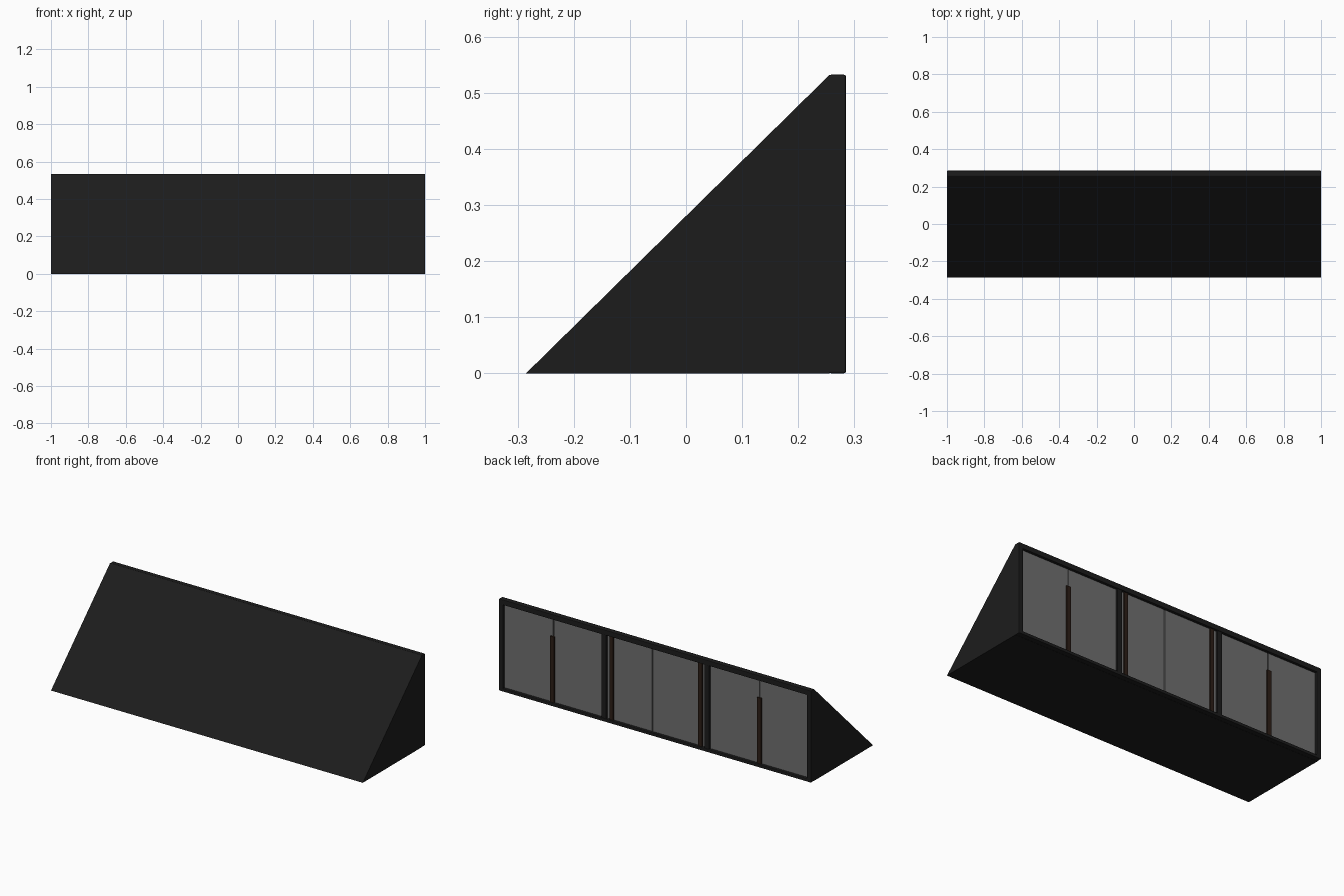
import bpy, bmesh

if "Cube" in bpy.data.objects:
    bpy.data.objects.remove(bpy.data.objects["Cube"])

def material(name, rgb):
    m = bpy.data.materials.new(name)
    m.diffuse_color = (*rgb, 1)
    m.use_nodes = True
    m.node_tree.nodes["Principled BSDF"].inputs["Base Color"].default_value = m.diffuse_color
    return m

BLACK = material("black_paint", (0.012, 0.012, 0.012))
BROWN = material("dark_wood", (0.025, 0.013, 0.008))
GREY = material("door_grey", (0.16, 0.16, 0.16))

def add_object(name, bm, mat, bevel=0):
    bmesh.ops.recalc_face_normals(bm, faces=bm.faces)
    mesh = bpy.data.meshes.new(name)
    bm.to_mesh(mesh)
    bm.free()
    mesh.materials.append(mat)
    ob = bpy.data.objects.new(name, mesh)
    bpy.context.collection.objects.link(ob)
    if bevel:
        mod = ob.modifiers.new("soft_edges", 'BEVEL')
        mod.width, mod.segments = bevel, 2
    return ob

def box(name, x, y, z, mat, bevel=0):
    bm = bmesh.new()
    bmesh.ops.create_cube(bm, size=1)
    for v in bm.verts:
        for i, (a, b) in enumerate((x, y, z)):
            v.co[i] = a if v.co[i] < 0 else b
    return add_object(name, bm, mat, bevel)

def prism(name, profile, x0, x1, mat):
    bm = bmesh.new()
    face = bm.faces.new([bm.verts.new((x0, y, z)) for y, z in profile])
    ext = bmesh.ops.extrude_face_region(bm, geom=[face])
    for g in ext['geom']:
        if isinstance(g, bmesh.types.BMVert):
            g.co.x = x1
    return add_object(name, bm, mat)

FACE, TOP = 0.285, 0.532
RECESS = 0.27

# Wedge-shaped body with a sloping front
prism("wedge_body", [(-0.285, 0), (0.256, 0), (0.256, TOP)], -1, 1, BLACK)

# Raised frame around the back opening
box("frame_top", (-1, 1), (0.255, FACE), (TOP - 0.03, TOP), BLACK, 0.003)
box("frame_bottom", (-1, 1), (0.255, FACE), (0, 0.018), BLACK, 0.003)
for s in (-1, 1):
    side = "right" if s > 0 else "left"
    box("frame_" + side, sorted((s * 0.974, s)), (0.255, FACE), (0, TOP), BLACK, 0.003)
    box("divider_" + side, sorted((s * 0.316, s * 0.345)), (0.255, FACE - 0.003),
        (0.01, TOP - 0.02), BLACK)
    # Brown uprights: short on the outer bays, full height beside the dividers
    box("outer_handle_" + side, (s * 0.664 - 0.013, s * 0.664 + 0.013),
        (0.255, 0.278), (0.018, 0.40), BROWN)
    box("inner_handle_" + side, (s * 0.285 - 0.012, s * 0.285 + 0.012),
        (0.255, 0.278), (0.018, 0.505), BROWN)

# Recessed door panels separated by narrow dark gaps
edges = [-0.98, -0.662, -0.33, 0.025, 0.33, 0.662, 0.98]
for i, (a, b) in enumerate(zip(edges, edges[1:])):
    box(f"door_panel_{i + 1}", (a + 0.003, b - 0.003), (0.25, RECESS),
        (0.012, TOP - 0.025), GREY)
